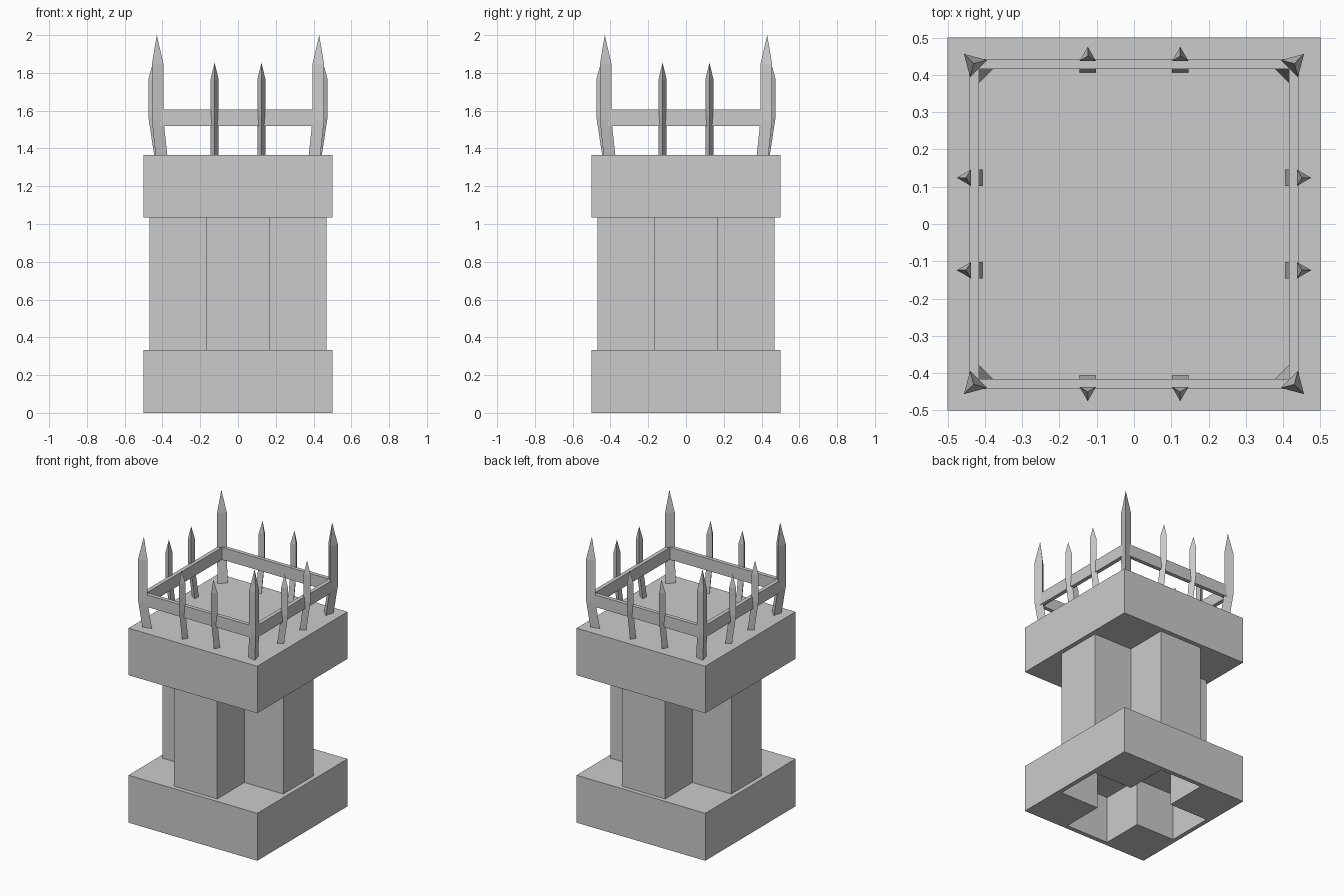
import bpy, bmesh, math
from mathutils import Vector

cube = bpy.data.objects.get("Cube")
if cube:
    bpy.data.objects.remove(cube, do_unlink=True)

GREY = (0.6, 0.6, 0.6, 1.0)
stone = bpy.data.materials.new("stone_grey")
stone.use_nodes = True
stone.diffuse_color = GREY
stone.node_tree.nodes["Principled BSDF"].inputs["Base Color"].default_value = GREY


def finish(name, bm):
    bmesh.ops.recalc_face_normals(bm, faces=bm.faces)
    mesh = bpy.data.meshes.new(name)
    bm.to_mesh(mesh)
    bm.free()
    mesh.materials.append(stone)
    obj = bpy.data.objects.new(name, mesh)
    bpy.context.collection.objects.link(obj)
    return obj


def prism(name, outline, z0, z1):
    bm = bmesh.new()
    face = bm.faces.new([bm.verts.new((x, y, z0)) for x, y in outline])
    top = bmesh.ops.extrude_face_region(bm, geom=[face])["geom"]
    bmesh.ops.translate(bm, vec=(0, 0, z1 - z0),
                        verts=[v for v in top if isinstance(v, bmesh.types.BMVert)])
    return finish(name, bm)


def square(h):
    return [(-h, -h), (h, -h), (h, h), (-h, h)]


def cut(obj, cutter):
    mod = obj.modifiers.new("cut", 'BOOLEAN')
    mod.operation = 'DIFFERENCE'
    mod.solver = 'EXACT'
    mod.object = cutter
    bpy.context.view_layer.objects.active = obj
    bpy.ops.object.modifier_apply(modifier=mod.name)
    bpy.data.objects.remove(cutter, do_unlink=True)


def spike(name, angle, foot, body, z_levels, radius, side=0.0):
    """Three-sided stake, leaning outward from its foot, then upright to a point."""
    out = Vector((math.cos(angle), math.sin(angle), 0))
    across = Vector((-out.y, out.x, 0))
    bm = bmesh.new()
    rings = []
    for dist, z in zip((foot, body, body), z_levels):
        centre = out * dist + across * side + Vector((0, 0, z))
        rings.append([bm.verts.new(centre + radius * (math.cos(t) * out + math.sin(t) * across))
                      for t in (k * math.tau / 3 for k in range(3))])
    tip = bm.verts.new(out * body + across * side + Vector((0, 0, z_levels[3])))
    bm.faces.new(rings[0])
    for k in range(3):
        n = (k + 1) % 3
        for low, high in zip(rings, rings[1:]):
            bm.faces.new((low[k], low[n], high[n], high[k]))
        bm.faces.new((rings[2][k], rings[2][n], tip))
    finish(name, bm)


# Cross-shaped outline of the column, one arm repeated four times
ARM, REACH = 0.167, 0.469
cross = []
for k in range(4):
    c, s = round(math.cos(k * math.pi / 2)), round(math.sin(k * math.pi / 2))
    for x, y in ((REACH, -ARM), (REACH, ARM), (ARM, ARM)):
        cross.append((x * c - y * s, x * s + y * c))

# Slabs and column; the base is open underneath in the same cross shape
BASE, CAP, DECK = 0.333, 1.035, 1.365
base = prism("base_slab", square(0.5), 0, BASE)
cut(base, prism("base_recess", cross, -0.1, BASE + 0.1))
prism("column", cross, BASE, CAP)
prism("top_slab", square(0.5), CAP, DECK)

# Square rail around the deck
rail = prism("fence_rail", square(0.443), 1.52, 1.605)
cut(rail, prism("rail_opening", square(0.415), 1.4, 1.7))

# Stakes: one large at each corner, two small on each side
for k in range(4):
    turn = k * math.pi / 2
    spike(f"corner_stake_{k + 1}", turn + math.pi / 4, 0.58, 0.608,
          (DECK, 1.55, 1.845, 2.0), 0.037)
    for n, side in enumerate((-0.124, 0.124)):
        spike(f"side_stake_{k + 1}_{n + 1}", turn, 0.419, 0.45,
              (DECK, 1.57, 1.765, 1.855), 0.025, side)
